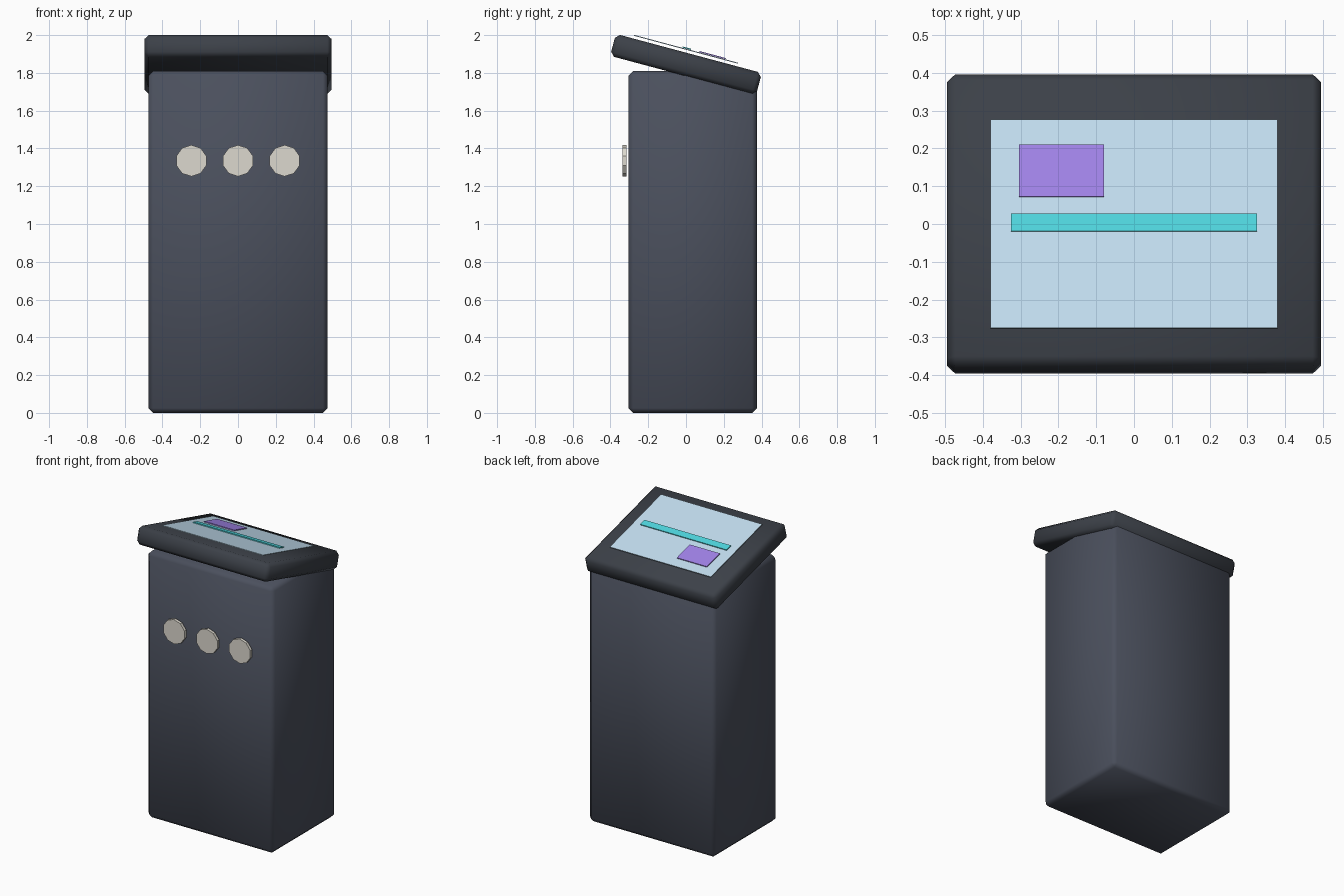
import bpy
from math import radians

if "Cube" in bpy.data.objects:
    bpy.data.objects.remove(bpy.data.objects["Cube"])

TILT = radians(-15)


def material(name, rgb):
    m = bpy.data.materials.new(name)
    m.diffuse_color = (*rgb, 1)
    m.use_nodes = True
    m.node_tree.nodes["Principled BSDF"].inputs["Base Color"].default_value = m.diffuse_color
    return m


def finish(name, mat):
    ob = bpy.context.object
    ob.name = name
    ob.data.materials.append(mat)
    return ob


def box(name, size, loc, mat, tilt=0.0, bevel=0.0):
    bpy.ops.mesh.primitive_cube_add(size=1, location=loc)
    ob = finish(name, mat)
    ob.scale = size
    bpy.ops.object.transform_apply(location=False, rotation=False, scale=True)
    ob.rotation_euler.x = tilt
    if bevel:
        b = ob.modifiers.new("edge_bevel", 'BEVEL')
        b.width = bevel
        b.segments = 1
        bpy.ops.object.modifier_apply(modifier=b.name)
        bpy.ops.object.shade_smooth_by_angle(angle=radians(50))
    return ob


slate = material("slate", (0.07, 0.08, 0.11))
charcoal = material("charcoal", (0.045, 0.052, 0.065))
glass = material("pale_blue", (0.55, 0.74, 0.88))
violet = material("violet", (0.36, 0.23, 0.82))
cyan = material("cyan", (0.08, 0.68, 0.74))
cream = material("cream", (0.72, 0.69, 0.62))

# Pedestal and tilted head
box("pedestal", (0.95, 0.68, 1.81), (0, 0.035, 0.905), slate, bevel=0.025)
box("head", (0.99, 0.80, 0.12), (0, 0, 1.845), charcoal, TILT, 0.022)

# Screen with its display panels
box("screen", (0.76, 0.57, 0.005), (0, 0, 1.925), glass, TILT)
box("display_bar", (0.65, 0.048, 0.006), (0, 0.004, 1.931), cyan, TILT)
box("display_tile", (0.226, 0.143, 0.006), (-0.192, 0.141, 1.894), violet, TILT)

# Row of front buttons
for i, x in enumerate((-0.247, 0, 0.247)):
    bpy.ops.mesh.primitive_cylinder_add(vertices=10, radius=0.083, depth=0.02,
                                        location=(x, -0.325, 1.335),
                                        rotation=(radians(90), 0, 0))
    finish(f"button_{i + 1}", cream)
